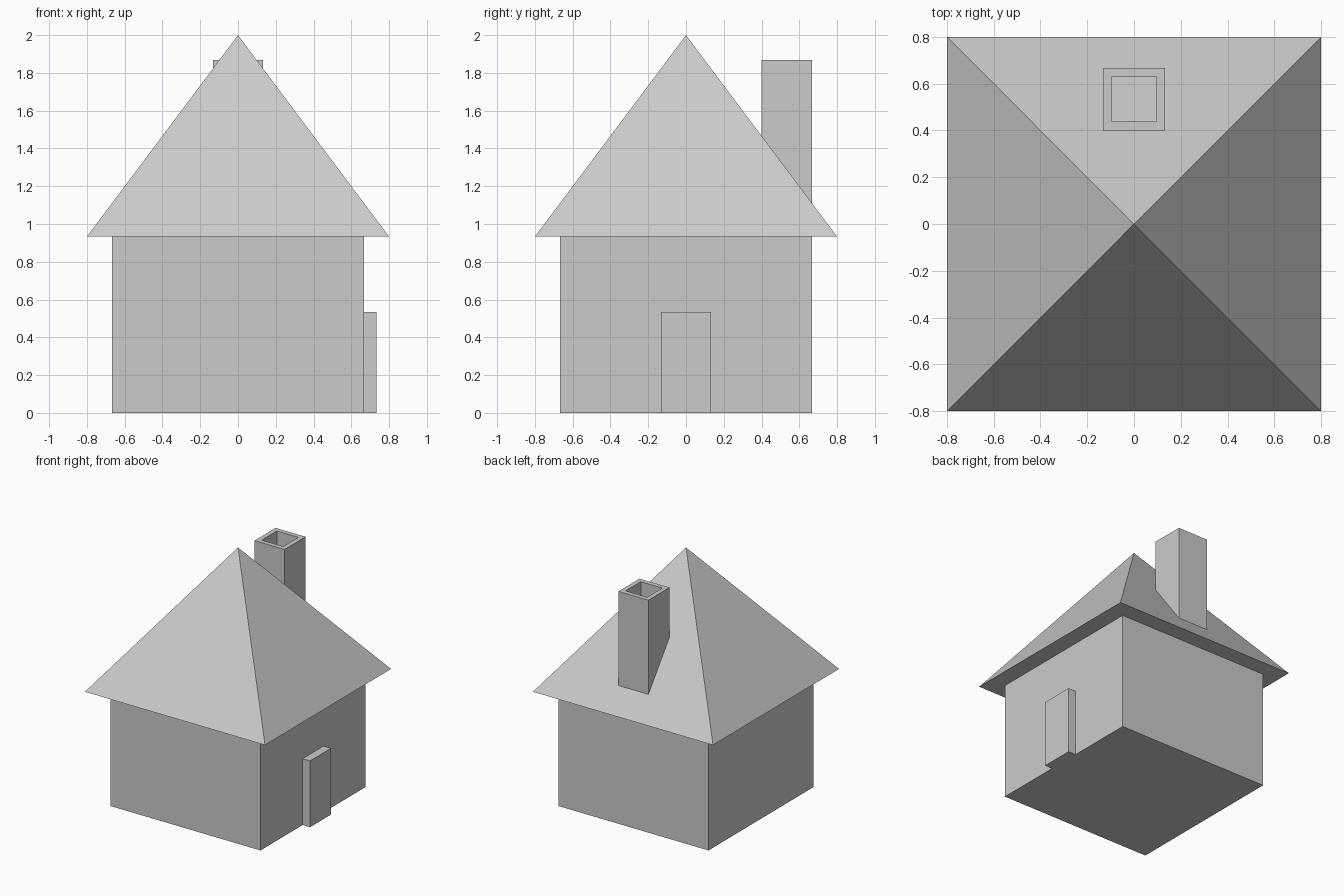
import bpy, bmesh
from math import pi, sqrt
from mathutils import Vector

if "Cube" in bpy.data.objects:
    bpy.data.objects.remove(bpy.data.objects["Cube"])


def box(name, lo, hi):
    """Axis-aligned box between two corners."""
    lo, hi = Vector(lo), Vector(hi)
    bm = bmesh.new()
    bmesh.ops.create_cube(bm, size=1)
    bmesh.ops.scale(bm, vec=hi - lo, verts=bm.verts)
    bmesh.ops.translate(bm, vec=(lo + hi) / 2, verts=bm.verts)
    mesh = bpy.data.meshes.new(name)
    bm.to_mesh(mesh)
    bm.free()
    obj = bpy.data.objects.new(name, mesh)
    bpy.context.collection.objects.link(obj)
    return obj


WALL, EAVE, ROOF, TOP = 0.667, 0.8, 0.933, 2.0

# Walls and door
box("walls", (-WALL, -WALL, 0), (WALL, WALL, ROOF))
box("door", (WALL, -0.133, 0), (0.733, 0.133, 0.533))

# Pyramid roof with overhanging eaves
bpy.ops.mesh.primitive_cone_add(vertices=4, radius1=EAVE * sqrt(2), radius2=0,
                                depth=TOP - ROOF, location=(0, 0, (TOP + ROOF) / 2),
                                rotation=(0, 0, pi / 4))
bpy.context.object.name = "roof"

# Chimney with a square flue sunk down to the roof
chimney = box("chimney", (-0.133, 0.4, 1.0), (0.133, WALL, 1.867))
bm = bmesh.new()
bm.from_mesh(chimney.data)
bm.normal_update()
top = max(bm.faces, key=lambda f: f.calc_center_median().z)
bmesh.ops.inset_region(bm, faces=[top], thickness=0.053)
flue = bmesh.ops.extrude_discrete_faces(bm, faces=[top])["faces"][0]
bmesh.ops.translate(bm, vec=(0, 0, -0.8), verts=flue.verts)
bm.to_mesh(chimney.data)
bm.free()
